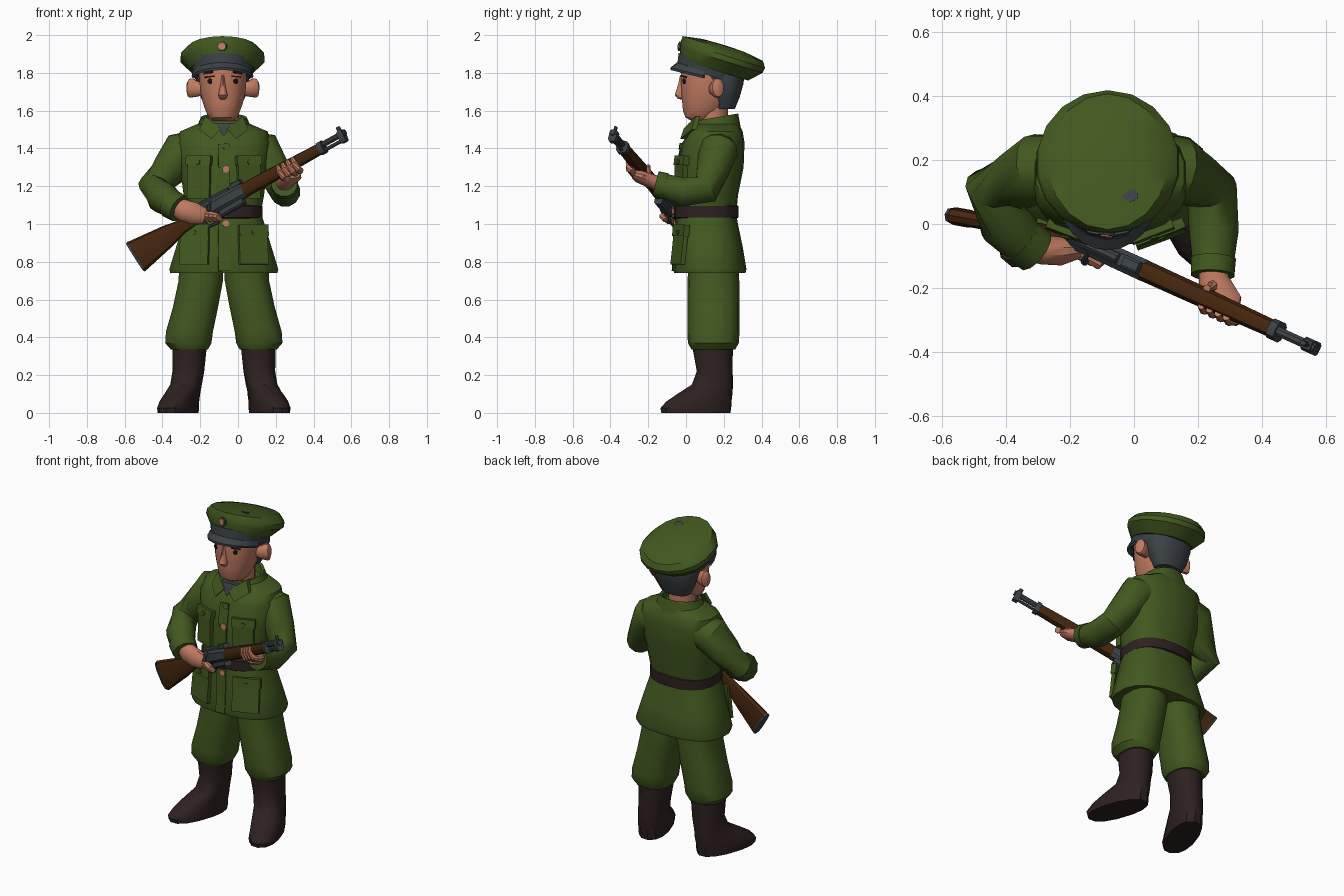
import bpy, bmesh, math
from mathutils import Vector, Matrix

if "Cube" in bpy.data.objects:
    bpy.data.objects.remove(bpy.data.objects["Cube"])

MID = -0.075          # centre line of the body
UP = Vector((0, 0, 1))
parts = []


def material(name, r, g, b):
    m = bpy.data.materials.new(name)
    m.use_nodes = True
    m.diffuse_color = (r, g, b, 1)
    m.node_tree.nodes["Principled BSDF"].inputs["Base Color"].default_value = (r, g, b, 1)
    return m


green = material("olive cloth", 0.054, 0.098, 0.014)
skin = material("skin", 0.52, 0.195, 0.118)
gray = material("dark gray", 0.045, 0.054, 0.06)
leather = material("dark leather", 0.027, 0.015, 0.0145)
wood = material("brown wood", 0.058, 0.019, 0.004)
brown = material("brow brown", 0.022, 0.008, 0.004)
black = material("eye black", 0.008, 0.006, 0.006)


def finish(name, bm, mat):
    bmesh.ops.recalc_face_normals(bm, faces=bm.faces)
    me = bpy.data.meshes.new(name)
    bm.to_mesh(me)
    bm.free()
    me.materials.append(mat)
    ob = bpy.data.objects.new(name, me)
    bpy.context.collection.objects.link(ob)
    parts.append(ob)
    return ob


def loft(name, rings, mat):
    """Skin a list of equal rings and close both ends."""
    bm = bmesh.new()
    vs = [[bm.verts.new(p) for p in r] for r in rings]
    n = len(vs[0])
    for a, b in zip(vs, vs[1:]):
        for i in range(n):
            j = (i + 1) % n
            bm.faces.new((a[i], a[j], b[j], b[i]))
    bm.faces.new(vs[0])
    bm.faces.new(vs[-1])
    return finish(name, bm, mat)


def unit_oval(n, p):
    out = []
    for i in range(n):
        a = 2 * math.pi * (i + 0.5) / n
        c, s = math.cos(a), math.sin(a)
        out.append((math.copysign(abs(c) ** (2 / p), c), math.copysign(abs(s) ** (2 / p), s)))
    return out


def oval(x, y, z, rx, ry, n=16, p=2.0, tilt=0.0, turn=0.0):
    rot = Matrix.Rotation(turn, 3, "Z") @ Matrix.Rotation(tilt, 3, "X")
    return [Vector((x, y, z)) + rot @ Vector((rx * c, ry * s, 0)) for c, s in unit_oval(n, p)]


def body(name, rows, mat, n=18, p=2.5, x=MID):
    """Rows of height, front y, back y, half width."""
    return loft(name, [oval(x, (a + b) / 2, z, w, (b - a) / 2, n, p) for z, a, b, w in rows], mat)


def tube(name, path, radii, mat, n=10, p=2.0):
    """Sweep ovals along a path; a radius may be (sideways, upward)."""
    pts = [Vector(q) for q in path]
    rings = []
    for i, q in enumerate(pts):
        t = (pts[min(i + 1, len(pts) - 1)] - pts[max(i - 1, 0)]).normalized()
        u = t.cross(UP if abs(t.z) < 0.97 else Vector((0, 1, 0))).normalized()
        v = u.cross(t)
        ru, rv = radii[i] if isinstance(radii[i], tuple) else (radii[i], radii[i])
        rings.append([q + u * ru * c + v * rv * s for c, s in unit_oval(n, p)])
    return loft(name, rings, mat)


def plate(name, host, x, z, w, h, t, mat, n=4, roll=0.0):
    """Lay a flat plate on the front surface of a part."""
    bpy.context.view_layer.update()
    hit, loc, nor, _ = host.ray_cast(Vector((x, -2, z)), Vector((0, 1, 0)))
    side = UP.cross(nor).normalized()
    up = nor.cross(side)
    side, up = side * math.cos(roll) + up * math.sin(roll), up * math.cos(roll) - side * math.sin(roll)
    k = 0.5 / math.cos(math.pi / n)
    shape = [(k * math.cos((i + 0.5) * 2 * math.pi / n), k * math.sin((i + 0.5) * 2 * math.pi / n)) for i in range(n)]
    return loft(name, [[loc + side * a * w + up * b * h + nor * d for a, b in shape] for d in (-t / 2, t / 2)], mat)


# Jacket, belt and skirt
jacket = body("jacket", [(1.04, -.055, .265, .195), (1.15, -.05, .275, .215), (1.3, -.045, .305, .235),
                         (1.43, -.02, .31, .25), (1.49, .02, .30, .235), (1.53, .05, .28, .14)], green)
skirt = body("jacket_skirt", [(1.06, -.05, .265, .198), (1.0, -.056, .275, .218), (.88, -.06, .30, .255),
                              (.76, -.068, .32, .292), (.74, -.063, .315, .287)], green)
belt = body("belt", [(1.03, -.06, .27, .19), (1.035, -.066, .277, .207), (1.095, -.066, .277, .207),
                     (1.1, -.06, .27, .19)], leather)
plate("belt_buckle", belt, MID - .01, 1.065, .06, .06, .02, gray)
for z in (1.41, 1.29):
    plate("jacket_button", jacket, MID + .01, z, .036, .036, .025, green if z > 1.4 else skin, 8)
plate("lower_button", skirt, MID + .01, 1.0, .034, .034, .025, skin, 8)
plate("belt_stud", belt, MID + .01, 1.065, .034, .034, .026, skin, 8)
for z, h in ((1.36, .13), (1.22, .13), (1.13, .08)):
    plate("front_placket", jacket, MID, z, .06, h, .01, green)
for z in (.95, .82):
    plate("skirt_placket", skirt, MID, z, .06, .14, .01, green)
for s in (-1, 1):
    x = MID + s * .13
    plate("chest_pocket", jacket, x, 1.23, .125, .19, .03, green)
    plate("chest_flap", jacket, x, 1.335, .14, .05, .04, green)
    plate("chest_pocket_button", jacket, x, 1.325, .025, .025, .053, green, 8)
    x = MID + s * .155
    plate("skirt_pocket", skirt, x, .87, .16, .17, .024, green)
    plate("skirt_flap", skirt, x, .965, .165, .06, .032, green)
    plate("skirt_pocket_button", skirt, x, .955, .025, .025, .044, green, 8)

# Collar and shirt
loft("collar", [oval(MID, .155, 1.47, .165, .145, p=2.3), oval(MID, .16, 1.565, .122, .12, tilt=.17),
                oval(MID, .16, 1.56, .105, .105, tilt=.17), oval(MID, .15, 1.49, .095, .095)], green)
for s in (-1, 1):
    flap = [Vector((MID + s * a, b, c)) for a, b, c in
            ((.10, .05, 1.57), (.13, .03, 1.5), (.065, -.03, 1.45), (.015, -.012, 1.505))]
    loft("collar_flap", [flap, [q + Vector((0, .025, .0)) for q in flap]], green)
vee = [Vector((MID + a, b, c)) for a, b, c in ((-.055, .015, 1.535), (.055, .015, 1.535), (0, -.012, 1.465))]
loft("shirt_front", [vee, [q + Vector((0, .04, 0)) for q in vee]], gray)

# Head
loft("neck", [oval(MID, .14, z, .08, .085, 12) for z in (1.46, 1.66)], skin)
head = body("head", [(1.545, .03, .12, .055), (1.565, -.005, .16, .078), (1.6, -.018, .2, .093),
                     (1.64, -.022, .23, .108), (1.7, -.026, .25, .122), (1.78, -.03, .27, .128),
                     (1.86, -.02, .26, .125)], skin, 16, 2.2, -.08)
body("hair", [(1.61, .15, .26, .085), (1.67, .135, .285, .12), (1.74, .11, .305, .138),
              (1.8, .06, .31, .146), (1.86, .03, .28, .13)], gray, 16, 2.3, -.08)
body("nose", [(1.79, -.032, 0, .008), (1.74, -.042, 0, .013), (1.7, -.055, 0, .021), (1.682, -.06, 0, .025),
              (1.666, -.048, 0, .02), (1.66, -.03, 0, .012)], skin, 12, 2, -.08)
for s in (-1, 1):
    x = -.08 + s * .15
    tube("ear", [(x - s * .05, .145, 1.715), (x - s * .01, .155, 1.715), (x + s * .015, .165, 1.72),
                 (x + s * .03, .17, 1.722), (x + s * .038, .173, 1.722)],
         [(.028, .035), (.033, .043), (.036, .053), (.032, .048), (.016, .028)], skin, 12)
    plate("eyebrow", head, -.08 + s * .078, 1.812, .066, .032, .009, brown, roll=-s * .12)
    plate("eye_lid_line", head, -.08 + s * .07, 1.78, .055, .007, .008, brown, roll=-s * .1)
    plate("eye", head, -.08 + s * .068, 1.756, .024, .028, .009, black, 8)

# Peaked cap, sloping down to the back
SLOPE = -.3
loft("cap_band", [oval(-.082, .125, 1.785, .155, .18, 18, tilt=SLOPE),
                  oval(-.082, .14, 1.85, .17, .187, 18, tilt=SLOPE)], gray)
cap = loft("cap_crown", [oval(-.082, y, z, rx, ry, 18, tilt=SLOPE) for y, z, rx, ry in
                         ((.15, 1.815, .172, .188), (.187, 1.868, .226, .229), (.195, 1.895, .222, .234),
                          (.195, 1.929, .188, .222), (.2, 1.945, .1, .115), (.2, 1.948, .02, .02))], green)
loft("cap_top_patch", [oval(-.012, .09, z, .025, .022, 10, tilt=SLOPE) for z in (1.968, 1.977)], gray)
bm = bmesh.new()
rows = []
for i in range(13):
    a = math.pi * (1.04 + .92 * i / 12)
    c, s = math.cos(a), math.sin(a)
    rows.append([bm.verts.new((-.082 + r * c, .12 + d * s, z - k * s)) for r, d, z, k in
                 ((.158, .168, 1.8, .055), (.165, .202, 1.778, .05), (.16, .202, 1.765, .05), (.15, .16, 1.77, .052))])
for a, b in zip(rows, rows[1:]):
    for i in range(4):
        j = (i + 1) % 4
        bm.faces.new((a[i], a[j], b[j], b[i]))
finish("cap_visor", bm, gray)
plate("cap_badge_back", cap, -.085, 1.94, .05, .05, .012, gray, 8)
plate("cap_badge", cap, -.085, 1.94, .036, .036, .022, skin, 8)

# Breeches and boots
for s, side in ((-1, "right"), (1, "left")):
    loft(side + "_breeches", [oval(MID + s * o, .145, z, rx, ry, 14, 2.4) for o, z, rx, ry in
                              ((.12, .82, .118, .13), (.122, .7, .12, .137), (.15, .56, .122, .138),
                               (.182, .43, .127, .138), (.188, .37, .125, .135), (.182, .335, .1, .115))], green)
    loft(side + "_boot", [oval(MID + s * o, y, z, rx, ry, 14, 2.3, turn=s * t) for o, y, z, rx, ry, t in
                          ((.18, .138, .38, .095, .11, 0), (.188, .152, .22, .086, .095, 0),
                           (.2, .14, .15, .082, .11, .15), (.22, .1, .1, .086, .152, .28),
                           (.236, .068, .06, .088, .182, .32), (.242, .052, .025, .09, .198, .33),
                           (.242, .052, 0, .087, .193, .33))], leather)

# Arms: bent sleeves with cuffs
tube("right_sleeve", [(-.2, .18, 1.405), (-.3, .172, 1.38), (-.365, .137, 1.285), (-.446, .112, 1.2),
                      (-.40, .0, 1.14), (-.335, -.07, 1.095)], [.1, .112, .095, .083, .086, .07], green, 12)
tube("right_cuff", [(-.36, -.045, 1.11), (-.31, -.083, 1.08)], [.078, .074], green, 12)
tube("left_sleeve", [(.04, .18, 1.405), (.13, .172, 1.39), (.185, .142, 1.29), (.243, .105, 1.185),
                     (.25, -.02, 1.17), (.247, -.13, 1.205)], [.09, .105, .09, .082, .08, .066], green, 12)
tube("left_cuff", [(.248, -.11, 1.2), (.246, -.16, 1.213)], [.073, .07], green, 12)

# Rifle, laid along a slanted axis
REAR, MUZZLE = Vector((-.2, -.04, 1.05)), Vector((.563, -.387, 1.468))
AXIS = (MUZZLE - REAR).normalized()
OUT = AXIS.cross(UP).normalized()
TOP = OUT.cross(AXIS)


def at(f, top=0.0, out=0.0):
    return REAR.lerp(MUZZLE, f) + TOP * top + OUT * out


BUTT = Vector((-.535, .02, .83))
tube("rifle_stock", [at(.06), at(-.02, -.005), REAR.lerp(BUTT, .3), REAR.lerp(BUTT, .5), BUTT],
     [(.028, .036), (.026, .034), (.025, .038), (.026, .058), (.027, .09)], wood, 10, 3)
tube("butt_plate", [BUTT, BUTT + (BUTT - REAR).normalized() * .012], [(.029, .092), (.027, .089)], gray, 10, 3)
tube("receiver", [at(.0), at(.03), at(.3), at(.33)], [(.025, .03), (.034, .042), (.036, .04), (.03, .034)], gray, 8, 3)
tube("magazine", [at(.12, -.04), at(.28, -.04)], [(.022, .03), (.024, .028)], gray, 8, 4)
tube("bolt", [at(.02, .042), at(.22, .042)], [.017, .017], gray, 8)
tube("bolt_handle", [at(.1, .03, .02), at(.09, .01, .045), at(.08, -.015, .052)], [.009, .009, .013], gray, 8)
tube("rear_sight", [at(.25, .05), at(.31, .05)], [(.022, .018), (.02, .014)], gray, 8, 4)
tube("trigger_guard", [at(.12, -.06), at(.08, -.085), at(.02, -.08), at(-.01, -.03)], [.008] * 4, gray, 6)
tube("fore_stock", [at(.31), at(.5), at(.84)], [(.035, .039), (.034, .038), (.029, .031)], wood, 10, 2.5)
tube("barrel_band", [at(.83), at(.86)], [(.034, .037)] * 2, gray, 10, 2.5)
tube("barrel", [at(.84, .014), at(1.015, .014)], [.016, .016], gray, 8)
tube("cleaning_rod", [at(.84, -.018), at(.99, -.018)], [.01, .01], gray, 6)
tube("muzzle_block", [at(.97), at(1.005)], [(.023, .035)] * 2, gray, 8, 4)
tube("front_sight", [at(.985, .03), at(.985, .058)], [(.01, .014), (.008, .012)], gray, 6)

# Hands gripping the rifle
tube("right_hand", [(-.335, -.06, 1.095), (-.285, -.08, 1.07), (-.23, -.085, 1.055), (-.175, -.082, 1.04)],
     [.052, (.048, .062), (.046, .06), (.028, .042)], skin, 12)
for i in range(4):
    f = .0 + i * .022
    tube("right_finger", [at(f, .012 - i * .014, .032), at(f + .04, -.025 - i * .012, .038),
                          at(f + .04, -.055 - i * .009, .018)], [.02, .02, .015], skin, 8)
tube("left_hand", [(.247, -.13, 1.21), (.25, -.18, 1.225), at(.6, -.055, -.012), at(.62, -.05, .012)],
     [.045, (.05, .038), (.055, .034), (.042, .024)], skin, 12)
for i in range(4):
    f = .565 + i * .034
    tube("left_finger", [at(f, -.055, 0), at(f, -.042, .024), at(f, -.005, .033), at(f, .024, .026)],
         [.019, .019, .017, .012], skin, 8)
tube("left_thumb", [(.25, -.17, 1.23), at(.55, -.02, -.04), at(.56, .03, -.03)], [.02, .018, .012], skin, 8)

# Smooth shading that keeps creases
for ob in bpy.context.selected_objects:
    ob.select_set(False)
for ob in parts:
    ob.select_set(True)
bpy.context.view_layer.objects.active = parts[0]
bpy.ops.object.shade_smooth_by_angle(angle=math.radians(35))
